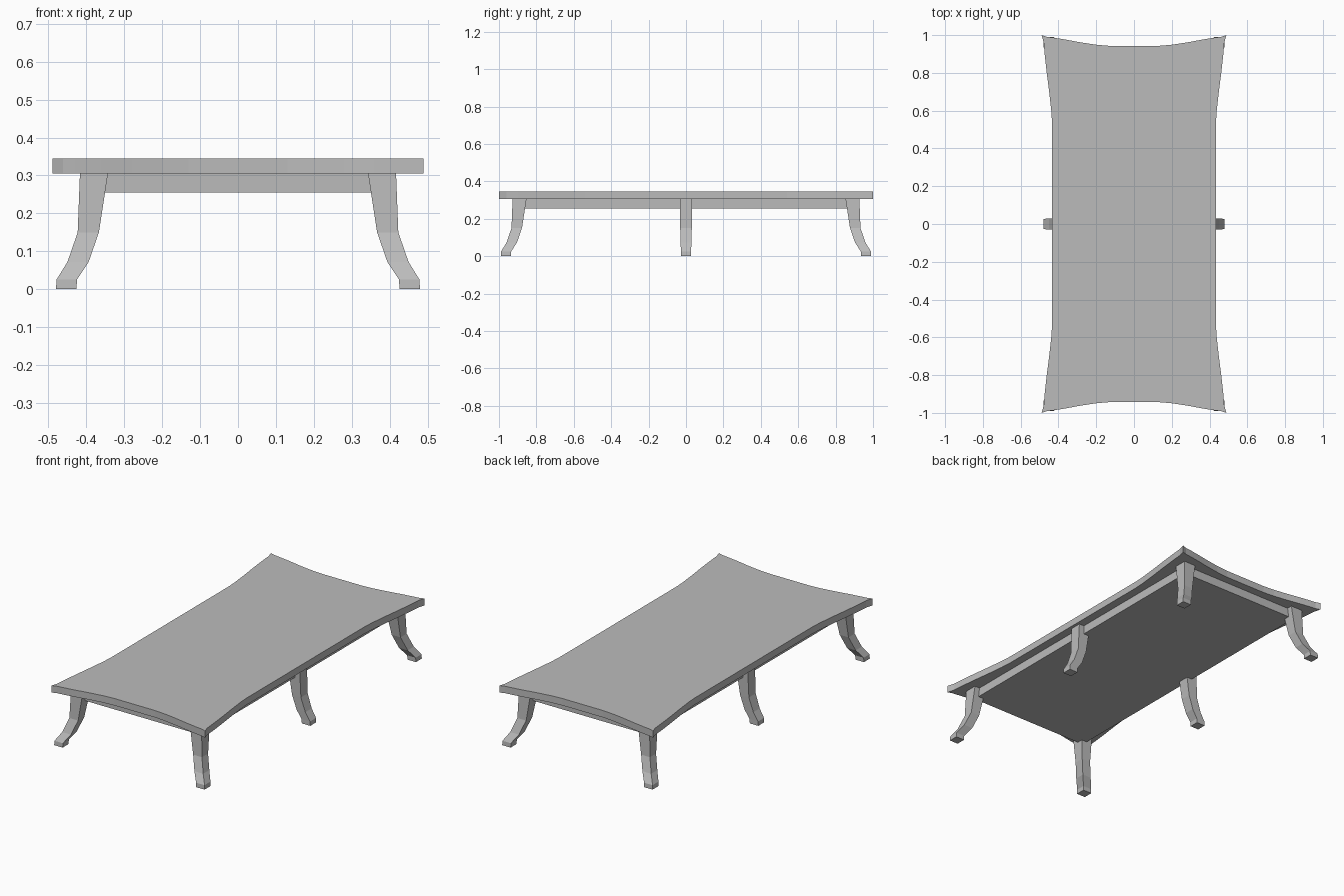
import bpy, bmesh

if "Cube" in bpy.data.objects:
    bpy.data.objects.remove(bpy.data.objects["Cube"])

grey = bpy.data.materials.new("plain grey")
grey.diffuse_color = (0.5, 0.5, 0.5, 1)
grey.use_nodes = True
grey.node_tree.nodes["Principled BSDF"].inputs["Base Color"].default_value = grey.diffuse_color


def finish(name, bm):
    bmesh.ops.recalc_face_normals(bm, faces=bm.faces)
    me = bpy.data.meshes.new(name)
    bm.to_mesh(me)
    bm.free()
    me.materials.append(grey)
    ob = bpy.data.objects.new(name, me)
    bpy.context.collection.objects.link(ob)
    return ob


def loft(name, rings):
    """Skin a stack of equal-sized rings and cap both ends."""
    bm = bmesh.new()
    vr = [[bm.verts.new(p) for p in r] for r in rings]
    n = len(vr[0])
    for a, b in zip(vr, vr[1:]):
        for i in range(n):
            j = (i + 1) % n
            bm.faces.new((a[i], a[j], b[j], b[i]))
    bm.faces.new(vr[0])
    bm.faces.new(vr[-1])
    return finish(name, bm)


# Table top: one quarter of the concave outline, mirrored round
quarter = [(0.434, 0.54), (0.438, 0.60), (0.449, 0.70), (0.462, 0.80), (0.473, 0.90),
           (0.478, 0.96), (0.489, 1.0), (0.462, 0.991), (0.43, 0.987), (0.36, 0.976),
           (0.28, 0.961), (0.20, 0.949), (0.13, 0.943)]
outline = (quarter + [(-x, y) for x, y in reversed(quarter)]
           + [(-x, -y) for x, y in quarter] + [(x, -y) for x, y in reversed(quarter)])
loft("table_top", [[(x, y, z) for x, y in outline] for z in (0.305, 0.345)])

# Solid apron block under the top
ax, ay = 0.385, 0.895
loft("apron", [[(-ax, -ay, z), (ax, -ay, z), (ax, ay, z), (-ax, ay, z)] for z in (0.255, 0.306)])

# Curved leg profile: height, inner x, outer x, half width of middle leg
profile = [(0.306, 0.343, 0.417, 0.033), (0.15, 0.367, 0.423, 0.031), (0.072, 0.394, 0.45, 0.029),
           (0.025, 0.425, 0.479, 0.027), (0.0, 0.426, 0.48, 0.027)]
SHIFT = 0.51  # corner legs splay equally in x and y

for sx, side in ((-1, "left"), (1, "right")):
    # Middle legs splay sideways only
    loft(f"middle_leg_{side}", [[(sx * i, -w, z), (sx * o, -w, z), (sx * o, w, z), (sx * i, w, z)]
                                for z, i, o, w in profile])
    # Corner legs
    for sy, end in ((-1, "front"), (1, "back")):
        loft(f"{end}_leg_{side}",
             [[(sx * x, sy * (y + SHIFT), z) for x, y in ((i, i), (o, i), (o, o), (i, o))]
              for z, i, o, w in profile])
